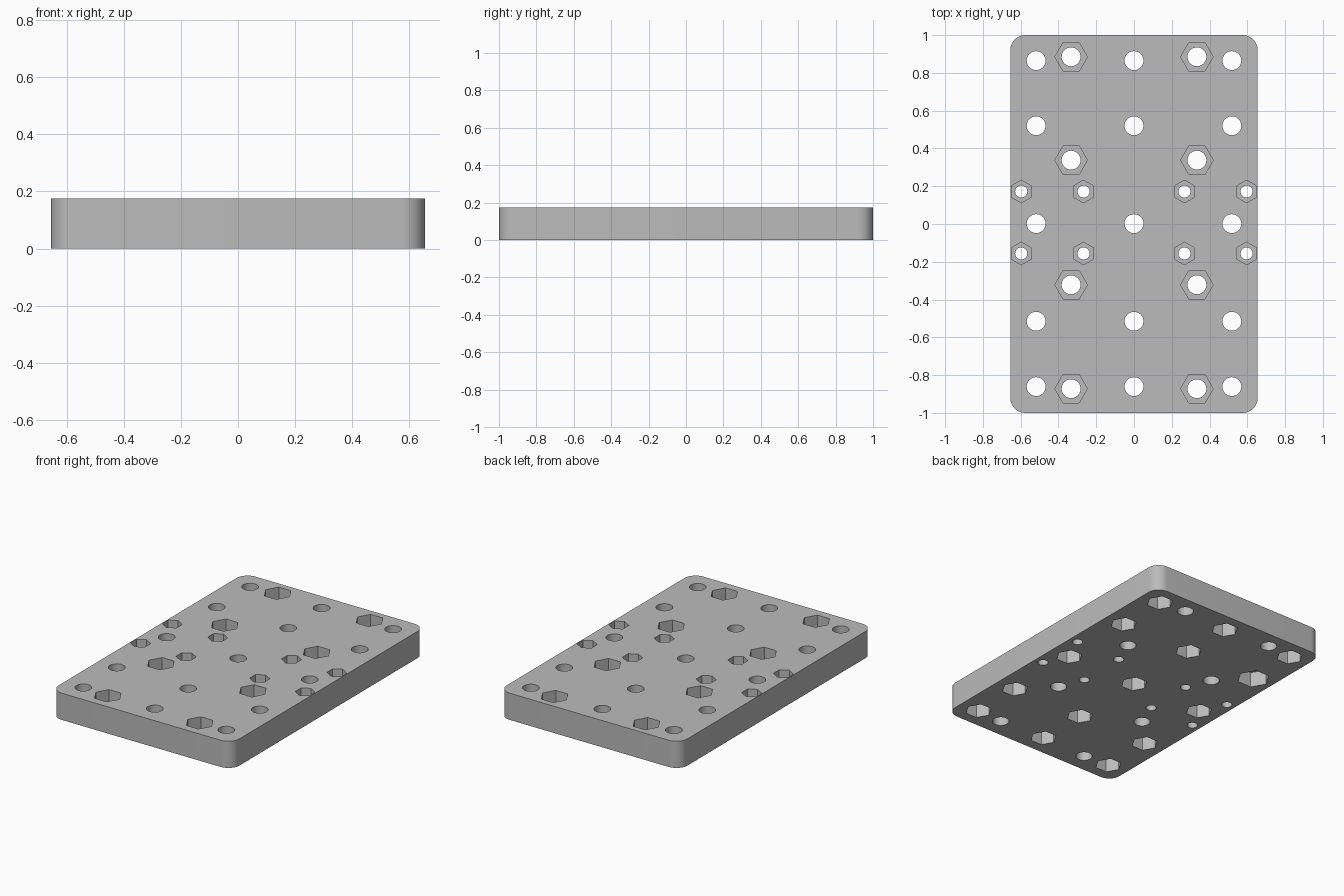
import bpy, bmesh, math

if "Cube" in bpy.data.objects:
    bpy.data.objects.remove(bpy.data.objects["Cube"])

W, L, T, R = 0.655, 1.0, 0.175, 0.08   # half width, half length, thickness, corner radius
DEPTH = 0.1                            # nut pocket depth


def prism(bm, pts, z0, z1):
    """Extrude a closed outline between two heights."""
    face = bm.faces.new([bm.verts.new((x, y, z0)) for x, y in pts])
    out = bmesh.ops.extrude_face_region(bm, geom=[face])
    top = [v for v in out["geom"] if isinstance(v, bmesh.types.BMVert)]
    bmesh.ops.translate(bm, verts=top, vec=(0, 0, z1 - z0))


def ring(x, y, r, n, turn=0.0):
    return [(x + r * math.cos(turn + 2 * math.pi * i / n),
             y + r * math.sin(turn + 2 * math.pi * i / n)) for i in range(n)]


def make(name, bm):
    bmesh.ops.recalc_face_normals(bm, faces=bm.faces[:])
    me = bpy.data.meshes.new(name)
    bm.to_mesh(me)
    bm.free()
    ob = bpy.data.objects.new(name, me)
    bpy.context.collection.objects.link(ob)
    return ob


# hole layouts
bolts = [(x, y) for x in (-0.518, 0, 0.518) for y in (0.865, 0.52, 0.002, -0.515, -0.861)]
nuts = [(x, y) for x in (-0.333, 0.333) for y in (0.885, 0.338, -0.322, -0.872)]
small = [(x, y) for x in (-0.597, -0.267, 0.267, 0.596) for y in (0.172, -0.156)]

# plate with rounded corners
outline = []
for k, (sx, sy) in enumerate([(1, 1), (-1, 1), (-1, -1), (1, -1)]):
    for i in range(13):
        a = math.pi / 2 * (k + i / 12)
        outline.append((sx * (W - R) + R * math.cos(a), sy * (L - R) + R * math.sin(a)))
bm = bmesh.new()
prism(bm, outline, 0, T)
plate = make("plate", bm)
grey = bpy.data.materials.new("grey")
grey.diffuse_color = (0.5, 0.5, 0.5, 1)
grey.use_nodes = True
grey.node_tree.nodes["Principled BSDF"].inputs["Base Color"].default_value = grey.diffuse_color
plate.data.materials.append(grey)

# through holes
bm = bmesh.new()
for x, y in bolts + nuts:
    prism(bm, ring(x, y, 0.05, 32), -0.1, T + 0.1)
for x, y in small:
    prism(bm, ring(x, y, 0.032, 32), -0.1, T + 0.1)
holes = make("hole_cutter", bm)

# hexagonal nut pockets: large and small on top, bolt pockets underneath
bm = bmesh.new()
for x, y in nuts:
    prism(bm, ring(x, y, 0.086, 6), T - DEPTH, T + 0.1)
for x, y in small:
    prism(bm, ring(x, y, 0.06, 6, math.pi / 6), T - DEPTH, T + 0.1)
for x, y in bolts:
    wide = x < -0.5 and abs(y - 0.52) < 0.01   # one pocket is larger
    prism(bm, ring(x, y, 0.1 if wide else 0.081, 6), -0.1, DEPTH)
pockets = make("pocket_cutter", bm)

# cut, then discard the cutters
bpy.context.view_layer.objects.active = plate
plate.select_set(True)
for cutter in (pockets, holes):
    cutter.hide_render = True
    mod = plate.modifiers.new("cut", 'BOOLEAN')
    mod.operation = 'DIFFERENCE'
    mod.solver = 'EXACT'
    mod.object = cutter
    bpy.ops.object.modifier_apply(modifier=mod.name)
    bpy.data.objects.remove(cutter)
bpy.ops.object.shade_smooth_by_angle(angle=math.radians(30))
